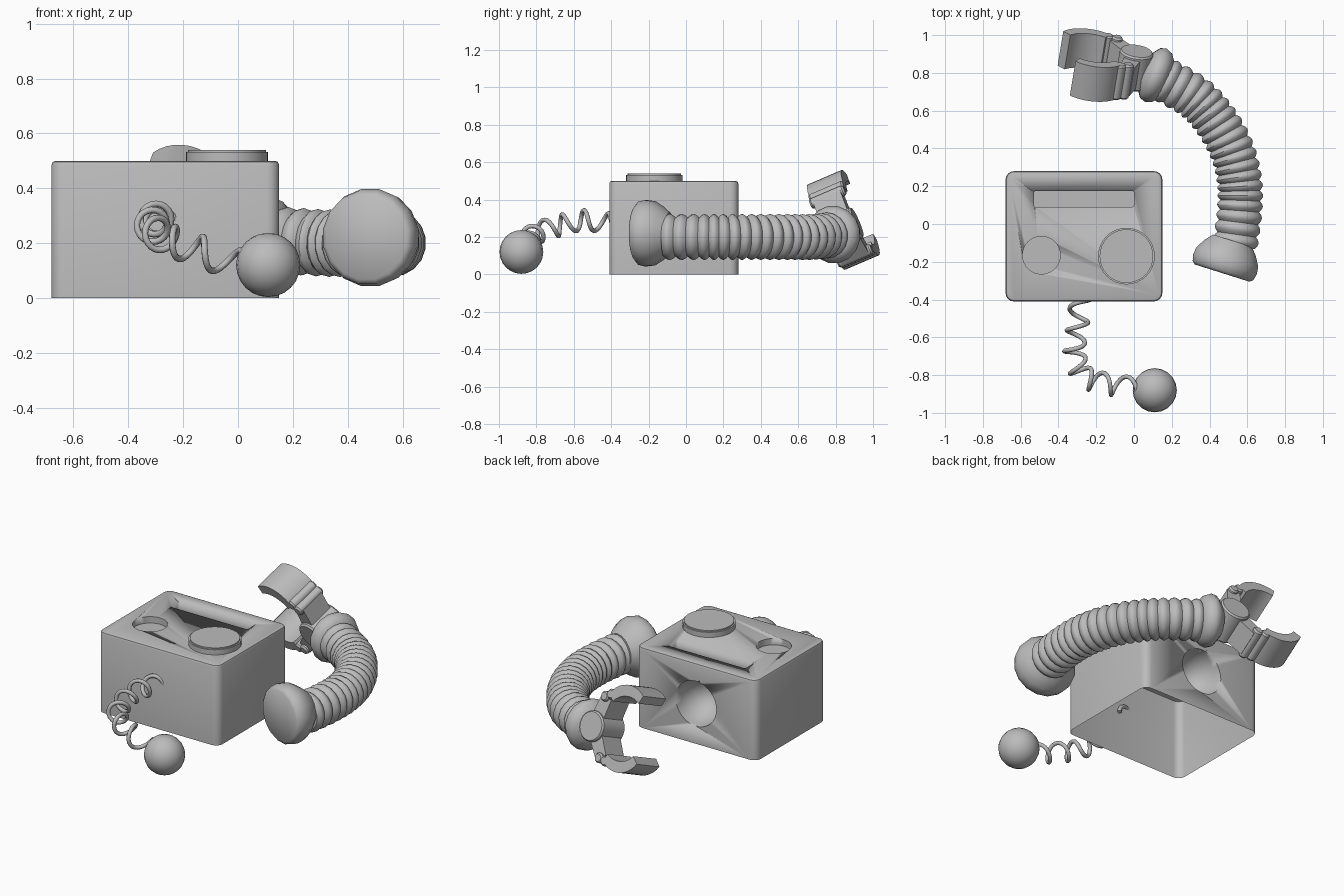
import bpy, bmesh, math
from mathutils import Vector, Matrix

old = bpy.data.objects.get("Cube")
if old:
    bpy.data.objects.remove(old, do_unlink=True)

grey = bpy.data.materials.new("plain grey")
grey.use_nodes = True
tone = (0.5, 0.5, 0.5, 1)
grey.diffuse_color = tone
grey.node_tree.nodes["Principled BSDF"].inputs["Base Color"].default_value = tone


def finish(bm, name, angle=35):
    bmesh.ops.recalc_face_normals(bm, faces=bm.faces[:])
    mesh = bpy.data.meshes.new(name)
    bm.to_mesh(mesh)
    bm.free()
    mesh.materials.append(grey)
    ob = bpy.data.objects.new(name, mesh)
    bpy.context.collection.objects.link(ob)
    activate(ob)
    bpy.ops.object.shade_smooth_by_angle(angle=math.radians(angle))
    return ob


def activate(ob):
    bpy.ops.object.select_all(action='DESELECT')
    bpy.context.view_layer.objects.active = ob
    ob.select_set(True)


def smooth_path(points, steps):
    """Catmull-Rom samples through the points."""
    p = [Vector(q) for q in points]
    p = [2 * p[0] - p[1]] + p + [2 * p[-1] - p[-2]]
    out = []
    for a, b, c, d in zip(p, p[1:], p[2:], p[3:]):
        for i in range(steps):
            t = i / steps
            out.append(b + (c - a) * t / 2 + (2 * a - 5 * b + 4 * c - d) * t * t / 2
                       + (3 * b - a - 3 * c + d) * t ** 3 / 2)
    return out + [p[-2]]


def frames(path):
    """Tangent, side and up vectors along a path."""
    for i, q in enumerate(path):
        t = (path[min(i + 1, len(path) - 1)] - path[max(i - 1, 0)]).normalized()
        side = t.cross(Vector((0, 0, 1))).normalized()
        yield q, side, side.cross(t)


def sweep(name, path, radii, sides=16, angle=35):
    bm = bmesh.new()
    rings = []
    for (q, side, up), r in zip(frames(path), radii):
        turn = [2 * math.pi * (k + 0.5) / sides for k in range(sides)]
        rings.append([bm.verts.new(q + r * (side * math.cos(w) + up * math.sin(w))) for w in turn])
    for a, b in zip(rings, rings[1:]):
        for k in range(sides):
            n = (k + 1) % sides
            bm.faces.new((a[k], a[n], b[n], b[k]))
    bm.faces.new(rings[0])
    bm.faces.new(rings[-1])
    return finish(bm, name, angle)


def lathe(name, origin, axis, profile, sides=16, angle=35):
    """Turned part from (height, radius) pairs."""
    axis = Vector(axis).normalized()
    path = [Vector(origin) + axis * h for h, r in profile]
    return sweep(name, path, [r for h, r in profile], sides, angle)


def upright(name, x, y, z0, z1, r, rim):
    """Vertical disc with a small bevelled top rim."""
    bm = bmesh.new()
    m = Matrix.Translation((x, y, (z0 + z1) / 2))
    bmesh.ops.create_cone(bm, cap_ends=True, segments=32, radius1=r, radius2=r, depth=z1 - z0, matrix=m)
    if rim:
        top = [e for e in bm.edges if all(v.co.z > z1 - 0.001 for v in e.verts)]
        bmesh.ops.bevel(bm, geom=top, offset=rim, segments=2, affect='EDGES')
    return finish(bm, name)


def block(name, lo, hi, side_round=0, top_round=0):
    bm = bmesh.new()
    lo, hi = Vector(lo), Vector(hi)
    m = Matrix.Translation((lo + hi) / 2) @ Matrix.Diagonal((*(hi - lo), 1))
    bmesh.ops.create_cube(bm, size=1, matrix=m)
    if side_round:
        e = [e for e in bm.edges if abs(e.verts[0].co.z - e.verts[1].co.z) > 0.01]
        bmesh.ops.bevel(bm, geom=e, offset=side_round, segments=4, profile=0.5, affect='EDGES')
    if top_round:
        e = [e for e in bm.edges if all(v.co.z > hi.z - 0.001 for v in e.verts)]
        bmesh.ops.bevel(bm, geom=e, offset=top_round, segments=2, profile=0.5, affect='EDGES')
    return finish(bm, name)


def ball(name, centre, scale, u=24, v=16):
    bm = bmesh.new()
    m = Matrix.Translation(centre) @ Matrix.Diagonal((*scale, 1))
    bmesh.ops.create_uvsphere(bm, u_segments=u, v_segments=v, radius=1, matrix=m)
    return finish(bm, name, 60)


# Case: rounded box with sunken slot, round pocket and back bowl, open below
case = block("case", (-0.68, -0.41, 0), (0.15, 0.28, 0.5), 0.045, 0.015)
cutters = [block("slot_cutter", (-0.53, 0.09, 0.45), (0, 0.175, 0.6), 0.012),
           upright("pocket_cutter", -0.49, -0.165, 0.46, 0.6, 0.1, 0),
           ball("bowl_cutter", (-0.265, 0.281, 0.25), (0.14, 0.2, 0.14))]
for c in cutters:
    c.hide_render = True
    mod = case.modifiers.new("cut", 'BOOLEAN')
    mod.operation, mod.solver, mod.object = 'DIFFERENCE', 'EXACT', c
    activate(case)
    bpy.ops.object.modifier_apply(modifier=mod.name)
    bpy.data.objects.remove(c, do_unlink=True)
bm = bmesh.new()
bm.from_mesh(case.data)
under = [f for f in bm.faces if all(v.co.z < 0.001 for v in f.verts)]
bmesh.ops.delete(bm, geom=under, context='FACES')
bm.to_mesh(case.data)
bm.free()

# Raised dial on the case
upright("dial", -0.04, -0.17, 0.49, 0.54, 0.15, 0.008)

# Coiled wire from the front wall to the ball
core = smooth_path([(-0.28, -0.39, 0.27), (-0.30, -0.55, 0.29), (-0.315, -0.68, 0.26),
                    (-0.27, -0.8, 0.22), (-0.15, -0.845, 0.175), (0.03, -0.87, 0.11)], 26)
coil = []
for i, (q, side, up) in enumerate(frames(core)):
    w = 2 * math.pi * 6.5 * i / (len(core) - 1)
    coil.append(q + 0.053 * (side * -math.cos(w) + up * math.sin(w)))
curve = bpy.data.curves.new("coiled_wire", 'CURVE')
curve.dimensions = '3D'
curve.bevel_depth = 0.012
curve.bevel_resolution = 2
curve.use_fill_caps = True
line = curve.splines.new('POLY')
line.points.add(len(coil) - 1)
for point, q in zip(line.points, coil):
    point.co = (*q, 1)
curve.materials.append(grey)
wire = bpy.data.objects.new("coiled_wire", curve)
bpy.context.collection.objects.link(wire)
activate(wire)
bpy.ops.object.convert(target='MESH')
ball("wire_ball", (0.11, -0.88, 0.12), (0.117, 0.117, 0.117), 20, 12)

# Ribbed arm
path = smooth_path([(0.535, -0.12, 0.2), (0.56, 0.08, 0.2), (0.557, 0.24, 0.2), (0.515, 0.4, 0.2),
                    (0.43, 0.55, 0.2), (0.32, 0.67, 0.2), (0.15, 0.77, 0.21)], 19)
ribs = [0.105 + 0.018 * abs(math.sin(math.pi * i / 6)) for i in range(len(path))]
sweep("ribbed_arm", path, ribs, 18, 30)

# End caps of the arm
lathe("arm_base", (0.467, -0.26, 0.22), (0.3, 0.95, 0),
      [(0, 0.155), (0.015, 0.172), (0.05, 0.18), (0.09, 0.175), (0.14, 0.145), (0.18, 0.11)], 16, 45)
lathe("wrist", (0.17, 0.765, 0.21), (-0.92, 0.38, 0.05),
      [(0, 0.11), (0.025, 0.142), (0.06, 0.155), (0.09, 0.145), (0.13, 0.09)], 16, 45)

# Claw frame: forward, up and across the fingers
across = Vector((0.15, 0.91, 0.39)).normalized()
up = Vector((0.17, -0.4, 0.9))
up = (up - across * up.dot(across)).normalized()
fwd = up.cross(across)
centre = Vector((0, 0.825, 0.24))


def place(p, q, a=0):
    return centre + fwd * p + up * q + across * a


def plate(name, outline, half, flip):
    """Outline extruded across the claw."""
    bm = bmesh.new()
    face = bm.faces.new([bm.verts.new(place(p, q * flip, -half)) for p, q in outline])
    new = bmesh.ops.extrude_face_region(bm, geom=[face])["geom"]
    bmesh.ops.translate(bm, vec=across * half * 2, verts=[v for v in new if isinstance(v, bmesh.types.BMVert)])
    return finish(bm, name)


# Palm, then mirrored links, hinges and curved fingers
lathe("palm", centre, across, [(-0.1, 0.08), (-0.09, 0.09), (0.09, 0.09), (0.1, 0.082)], 24)
arc = [math.radians(40 + 10 * k) for k in range(11)]
finger = [(0.24 + 0.165 * math.cos(w), 0.09 + 0.16 * math.sin(w)) for w in arc]
finger += [(0.24 + 0.125 * math.cos(w), 0.085 + 0.1 * math.sin(w)) for w in reversed(arc)]
for label, flip in (("upper", 1), ("lower", -1)):
    plate(label + "_link", [(-0.01, 0.08), (0.045, 0.19), (0.115, 0.155), (0.07, 0.04)], 0.08, flip)
    for part, p, q in (("inner", 0.075, 0.175), ("outer", 0.12, 0.19)):
        lathe(f"{label}_{part}_hinge", place(p, q * flip), across,
              [(-0.1, 0.022), (-0.09, 0.03), (0.09, 0.03), (0.1, 0.022)], 12)
    plate(label + "_finger", finger, 0.1, flip)
